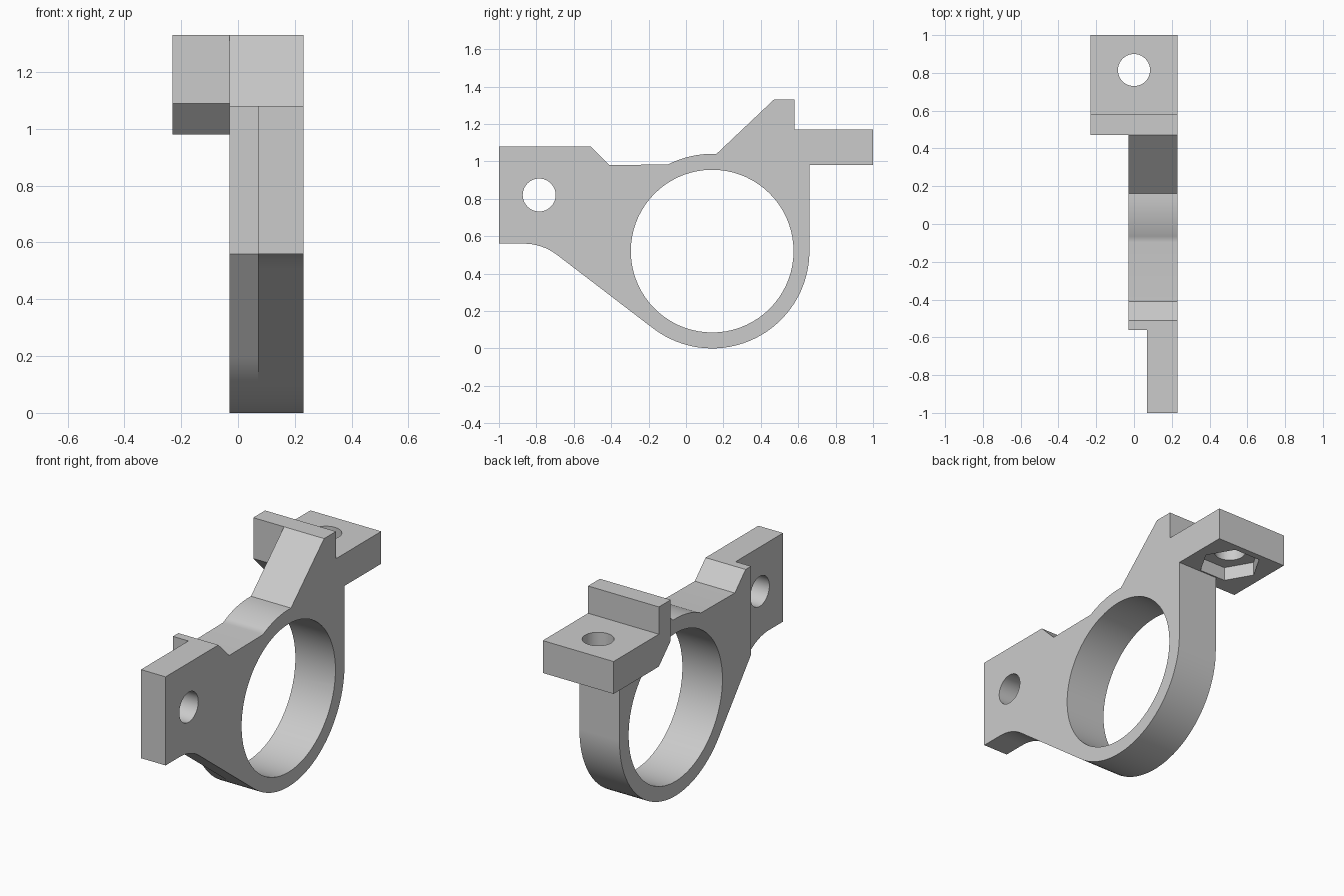
import bpy, bmesh
from math import sin, cos, tan, acos, atan2, hypot, pi, radians
from mathutils import Vector

cube = bpy.data.objects.get("Cube")
if cube:
    bpy.data.objects.remove(cube, do_unlink=True)

grey = bpy.data.materials.new("plain_grey")
grey.use_nodes = True
color = (0.6, 0.6, 0.6, 1)
grey.diffuse_color = color
grey.node_tree.nodes["Principled BSDF"].inputs["Base Color"].default_value = color


def arc(center, r, a0, a1, n):
    return [(center[0] + r * cos(a0 + (a1 - a0) * i / n),
             center[1] + r * sin(a0 + (a1 - a0) * i / n)) for i in range(n + 1)]


def prism(name, outline, lo, hi, axis="X"):
    """Extrude a (y, z) outline along x, or an (x, y) outline along z."""
    bm = bmesh.new()
    place = (lambda p: (lo, *p)) if axis == "X" else (lambda p: (*p, lo))
    face = bm.faces.new([bm.verts.new(place(p)) for p in outline])
    new = bmesh.ops.extrude_face_region(bm, geom=[face])["geom"]
    shift = Vector((hi - lo, 0, 0)) if axis == "X" else Vector((0, 0, hi - lo))
    bmesh.ops.translate(bm, vec=shift, verts=[v for v in new if isinstance(v, bmesh.types.BMVert)])
    bmesh.ops.recalc_face_normals(bm, faces=bm.faces)
    mesh = bpy.data.meshes.new(name)
    bm.to_mesh(mesh)
    bm.free()
    mesh.materials.append(grey)
    obj = bpy.data.objects.new(name, mesh)
    bpy.context.collection.objects.link(obj)
    return obj


def combine(target, tool, operation):
    """Apply a boolean and remove the tool object."""
    bpy.context.view_layer.objects.active = target
    mod = target.modifiers.new("combine", "BOOLEAN")
    mod.operation, mod.object, mod.solver = operation, tool, "EXACT"
    bpy.ops.object.modifier_apply(modifier=mod.name)
    bpy.data.objects.remove(tool, do_unlink=True)


# Shared dimensions
ring, outer, bore = (0.14, 0.52), 0.52, 0.435
bolt = (0, 0.815)


def tangent_angle(p):
    """Ring angle at which a line from p touches the underside."""
    dy, dz = p[0] - ring[0], p[1] - ring[1]
    return atan2(dz, dy) % (2 * pi) + acos(outer / hypot(dy, dz))


arm_angle = tangent_angle((-0.69, 0.50))
relief_angle = tangent_angle((-0.56, 0.56))

# Outline shared by both body layers: under the ring, up the back, over the top
lower = arc(ring, outer, arm_angle, 2 * pi, 32)
bracket = [(0.66, 0.98), (1, 0.98), (1, 1.17), (0.58, 1.17), (0.58, 1.33), (0.47, 1.33)]
crown = arc(ring, outer, radians(87.5), radians(117.0), 8)
shared = lower + bracket + crown + [(-0.41, 0.98), (-0.51, 1.08)]

# Full layer with the clamp arm and its curved underside
turn = arm_angle - 1.5 * pi
turn = -turn
fillet_r = 0.0987 / tan(turn / 2)
fillet = arc((-0.867, 0.56 - fillet_r), fillet_r, pi / 2, pi / 2 - turn, 8)
body = prism("ring_bracket", shared + [(-1, 1.08), (-1, 0.56)] + fillet, 0.07, 0.23)

# Short layer, stepped back from the arm
step = [(-0.56, 1.08), (-0.56, 0.56)] + arc(ring, outer, relief_angle, arm_angle, 5)[:-1]
combine(body, prism("short_layer", shared + step, -0.03, 0.07), "UNION")

# Overhanging half of the mounting plate, chamfered below
wing = [(0.47, 1.33), (0.47, 1.09), (0.58, 0.98), (1, 0.98), (1, 1.17), (0.58, 1.17), (0.58, 1.33)]
combine(body, prism("plate_wing", wing, -0.23, -0.03), "UNION")

# Bore, arm hole, plate hole and hexagonal nut pocket
cutters = [
    prism("bore_cutter", arc(ring, bore, 0, 2 * pi, 72)[:-1], -0.5, 0.5),
    prism("arm_hole_cutter", arc((-0.785, 0.82), 0.088, 0, 2 * pi, 40)[:-1], -0.5, 0.5),
    prism("plate_hole_cutter", arc(bolt, 0.085, 0, 2 * pi, 40)[:-1], 0.8, 1.4, "Z"),
    prism("nut_pocket_cutter", arc(bolt, 0.17, 0, 2 * pi, 6)[:-1], 0.8, 1.06, "Z"),
]
for cutter in cutters:
    combine(body, cutter, "DIFFERENCE")

# Smooth the curved walls, keep the corners crisp
bpy.ops.object.select_all(action="DESELECT")
body.select_set(True)
bpy.context.view_layer.objects.active = body
bpy.ops.object.shade_smooth_by_angle(angle=radians(25))
body.modifiers.new("even_normals", "WEIGHTED_NORMAL").keep_sharp = True
